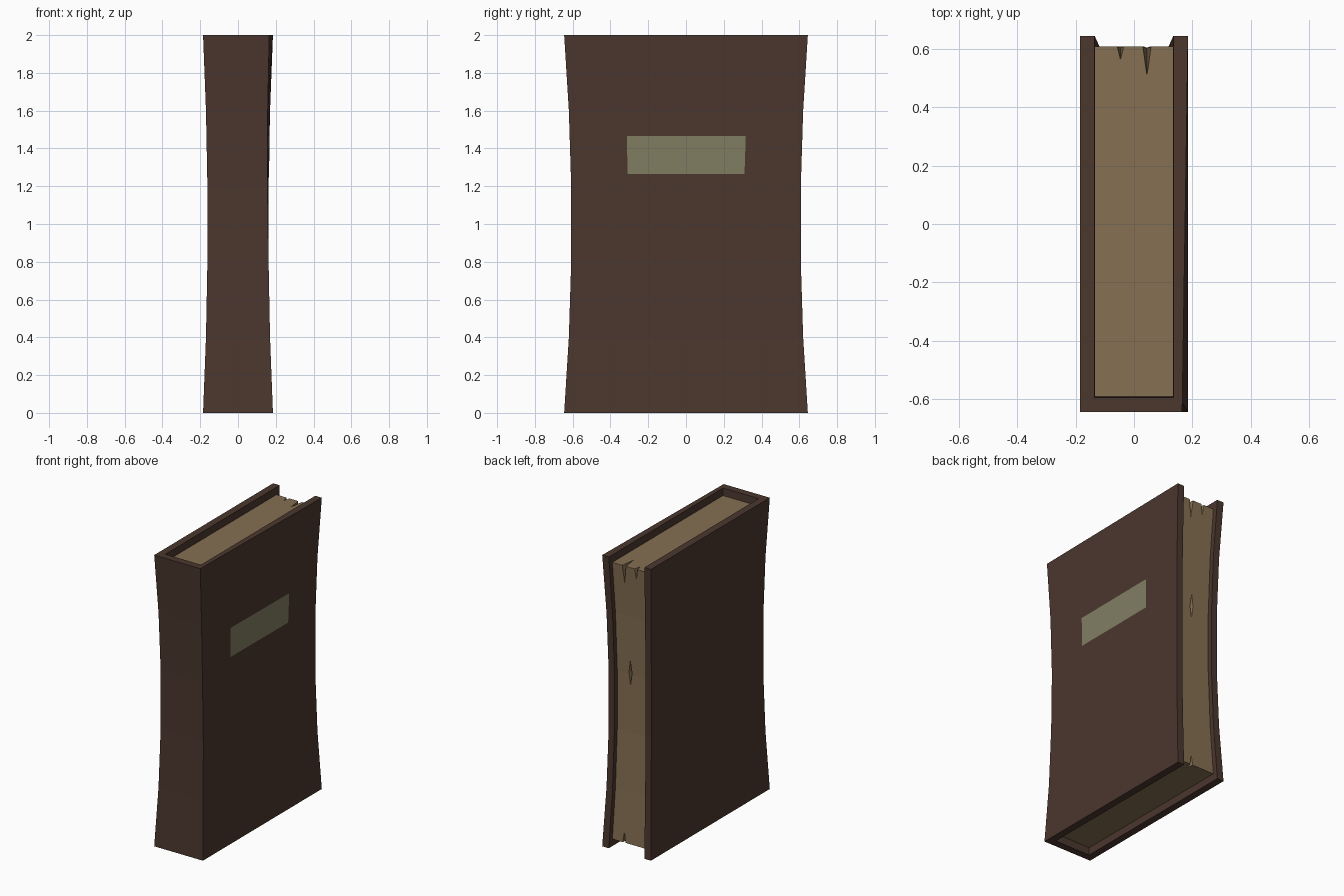
import bpy

if "Cube" in bpy.data.objects:
    bpy.data.objects.remove(bpy.data.objects["Cube"])

WAIST_X, WAIST_Y = 0.13, 0.06


def material(name, rgb):
    m = bpy.data.materials.new(name)
    m.diffuse_color = (*rgb, 1)
    m.use_nodes = True
    m.node_tree.nodes["Principled BSDF"].inputs["Base Color"].default_value = m.diffuse_color
    return m


def mesh_object(name, verts, faces, mat):
    me = bpy.data.meshes.new(name)
    me.from_pydata(verts, [], faces)
    me.materials.append(mat)
    ob = bpy.data.objects.new(name, me)
    bpy.context.collection.objects.link(ob)
    return ob


def warp(x, y, z):
    """Pinch the book at mid height and slant the upper spine corner of the right board."""
    f = 1 - (z - 1) ** 2
    if x > 0.16:
        x -= 0.02 * max(0, (z - 0.8) / 1.2) * (0.645 - y) / 1.29
    return (x * (1 - WAIST_X * f), y * (1 - WAIST_Y * f), z)


def loft(name, profile, levels, mat):
    """Stack a counter-clockwise plan outline through the levels and cap it."""
    n = len(profile)
    verts = [warp(x, y, z) for z in levels for x, y in profile]
    faces = [tuple(reversed(range(n))), tuple(range(len(verts) - n, len(verts)))]
    for k in range(len(levels) - 1):
        for i in range(n):
            j = (i + 1) % n
            faces.append((k * n + i, k * n + j, (k + 1) * n + j, (k + 1) * n + i))
    return mesh_object(name, verts, faces, mat)


leather = material("leather", (0.07, 0.038, 0.027))
paper = material("paper", (0.24, 0.16, 0.085))
tag = material("tag", (0.22, 0.21, 0.125))

# Cover: two boards and a spine as one U outline
X, Y, IX, IY = 0.185, 0.645, 0.135, -0.595
outline = [(-X, Y), (-X, -Y), (X, -Y), (X, Y), (IX, Y), (IX, IY), (-IX, IY), (-IX, Y)]
loft("cover", outline, [0, 0.4, 0.8, 1.2, 1.6, 2], leather)

# Page block, recessed at top, bottom and fore edge
pages = loft("page_block", [(-IX, IY), (IX, IY), (IX, 0.612), (-IX, 0.612)],
             [0.05, 0.4, 0.8, 1.2, 1.6, 1.95], paper)


# Tears in the fore edge: x, z, half width, half height, depth
def tear(x, z, w, h, d):
    cx, cy, cz = warp(x, 0.612, z)
    verts = [(cx, cy - d, cz), (cx, cy + d, cz), (cx - w, cy, cz),
             (cx + w, cy, cz), (cx, cy, cz - h), (cx, cy, cz + h)]
    faces = [(0, 3, 5), (3, 1, 5), (1, 2, 5), (2, 0, 5),
             (3, 0, 4), (1, 3, 4), (2, 1, 4), (0, 2, 4)]
    cutter = mesh_object("tear_cutter", verts, faces, paper)
    mod = pages.modifiers.new("tear", "BOOLEAN")
    mod.operation, mod.solver, mod.object = "DIFFERENCE", "EXACT", cutter
    bpy.context.view_layer.objects.active = pages
    bpy.ops.object.modifier_apply(modifier=mod.name)
    bpy.data.objects.remove(cutter)


for spec in [(0.045, 1.95, 0.014, 0.13, 0.1), (-0.047, 1.95, 0.011, 0.08, 0.045),
             (0.02, 1.21, 0.012, 0.09, 0.06), (0.045, 0.05, 0.011, 0.08, 0.05)]:
    tear(*spec)

# Label on the right board, following its surface
LX = X + 0.004
corners = [(-0.328, 1.265), (0.328, 1.265), (0.332, 1.465), (-0.328, 1.465)]
mesh_object("label", [warp(LX, y, z) for y, z in corners], [(0, 1, 2, 3)], tag)
